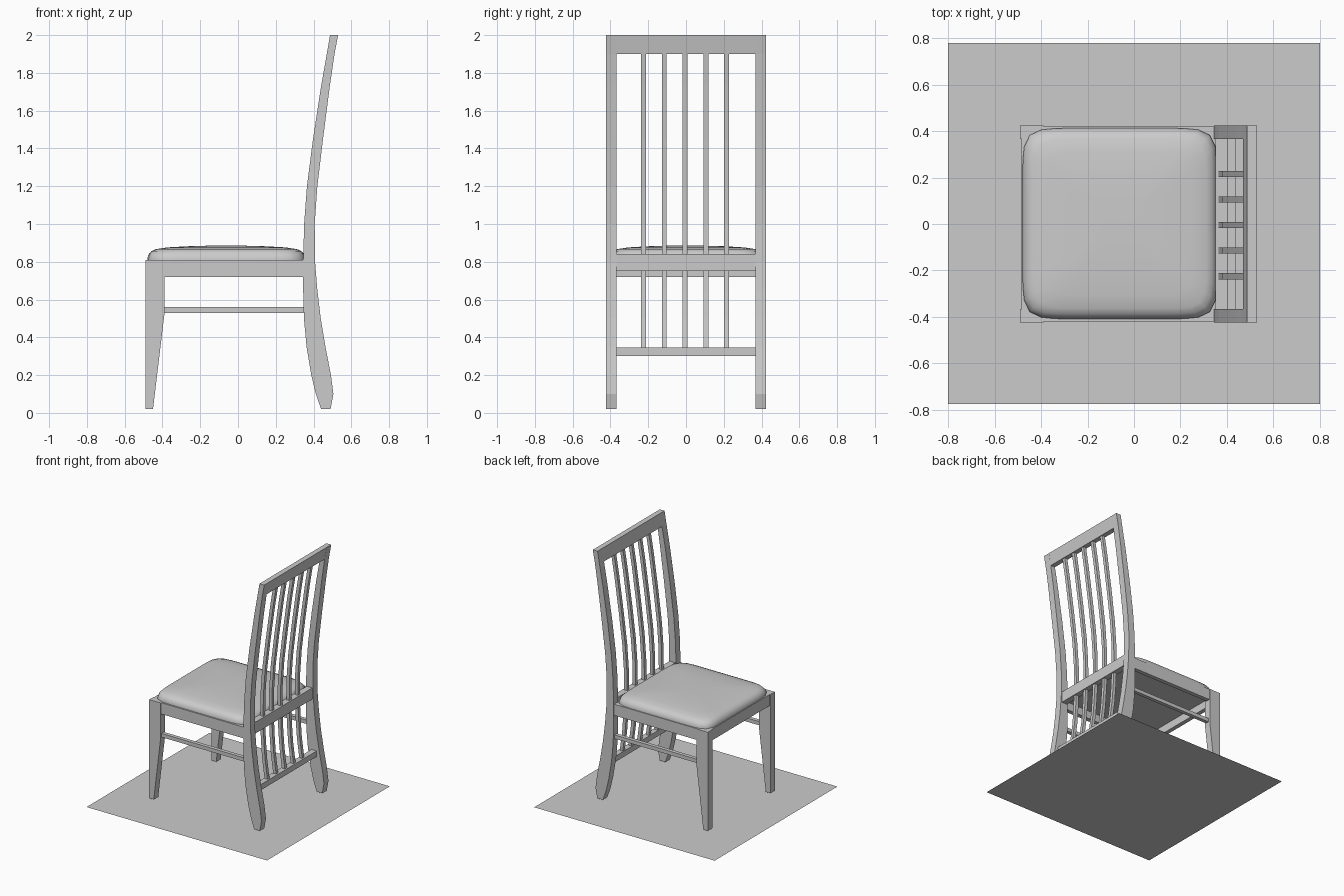
import bpy, math

if "Cube" in bpy.data.objects:
    bpy.data.objects.remove(bpy.data.objects["Cube"])

# Rear post side profile: height, front edge x, rear edge x
POST = [(0.02, 0.44, 0.49), (0.10, 0.412, 0.505), (0.20, 0.388, 0.492), (0.35, 0.363, 0.463),
        (0.50, 0.349, 0.438), (0.65, 0.345, 0.42), (0.80, 0.345, 0.408), (1.0, 0.35, 0.406),
        (1.2, 0.365, 0.42), (1.45, 0.397, 0.45), (1.73, 0.44, 0.486), (1.9, 0.47, 0.511),
        (1.995, 0.487, 0.529)]


def post_mid(z):
    for (z0, a0, b0), (z1, a1, b1) in zip(POST, POST[1:]):
        if z <= z1:
            t = (z - z0) / (z1 - z0)
            return ((a0 + b0) * (1 - t) + (a1 + b1) * t) / 2
    return (POST[-1][1] + POST[-1][2]) / 2


def make(name, verts, faces):
    me = bpy.data.meshes.new(name)
    me.from_pydata(verts, [], faces)
    ob = bpy.data.objects.new(name, me)
    bpy.context.collection.objects.link(ob)
    return ob


def strip(name, rows, y0, y1):
    """Solid from rows of (z, x_front, x_rear), extruded from y0 to y1."""
    v, f = [], []
    for z, a, b in rows:
        v += [(a, y0, z), (b, y0, z), (b, y1, z), (a, y1, z)]
    for i in range(len(rows) - 1):
        for k in range(4):
            n = (k + 1) % 4
            f.append((4*i + k, 4*i + n, 4*i + 4 + n, 4*i + 4 + k))
    e = len(v) - 4
    f += [(3, 2, 1, 0), (e, e + 1, e + 2, e + 3)]
    return make(name, v, f)


def box(name, x0, x1, y0, y1, z0, z1):
    return strip(name, [(z0, x0, x1), (z1, x0, x1)], y0, y1)


# Floor panel
make("floor", [(-0.8, -0.775, 0), (0.8, -0.775, 0), (0.8, 0.78, 0), (-0.8, 0.78, 0)], [(0, 1, 2, 3)])

# Legs, side rails and stretchers on both sides
for side, s in (("right", -1), ("left", 1)):
    def span(a, b):
        return sorted((s * a, s * b))
    strip("rear_post_" + side, POST, *span(0.367, 0.424))
    strip("front_leg_" + side, [(0.02, -0.49, -0.45), (0.52, -0.49, -0.39), (0.81, -0.49, -0.39)],
          *span(0.367, 0.424))
    box("side_rail_" + side, -0.40, 0.36, *span(0.385, 0.419), 0.72, 0.81)
    box("side_stretcher_" + side, -0.40, 0.36, *span(0.38, 0.41), 0.53, 0.56)

# Cross rails
box("front_rail", -0.485, -0.45, -0.37, 0.37, 0.72, 0.81)
box("rear_seat_rail", 0.352, 0.402, -0.37, 0.37, 0.75, 0.84)
box("lower_back_rail", 0.395, 0.44, -0.37, 0.37, 0.30, 0.345)
strip("top_rail", [(1.9, 0.47, 0.511), (2.0, 0.487, 0.529)], -0.424, 0.424)
box("seat_panel", -0.46, 0.352, -0.39, 0.39, 0.785, 0.806)

# Curved back slats
heights = [0.33, 0.5, 0.65, 0.8, 1.0, 1.2, 1.45, 1.73, 1.92]
for i in range(5):
    y = -0.225 + 0.11 * i
    strip(f"back_slat_{i + 1}", [(z, post_mid(z) - 0.013, post_mid(z) + 0.013) for z in heights],
          y - 0.013, y + 0.013)

# Padded cushion: rounded-square rings rising to a shallow crown
N = 64
rings = [(1.0, 0.80), (1.0, 0.818), (0.985, 0.838), (0.95, 0.856), (0.89, 0.867),
         (0.75, 0.876), (0.5, 0.882), (0.25, 0.885)]
verts, faces = [], []
for r, z in rings:
    for k in range(N):
        t = 2 * math.pi * k / N
        c, q = math.cos(t), math.sin(t)
        m = (abs(c) ** 9 + abs(q) ** 9) ** (-1 / 9)
        verts.append((-0.061 + 0.419 * r * m * c, 0.002 + 0.411 * r * m * q, z))
for i in range(len(rings) - 1):
    for k in range(N):
        n = (k + 1) % N
        faces.append((i*N + k, i*N + n, i*N + N + n, i*N + N + k))
faces += [tuple(range(N))[::-1], tuple(range(len(verts) - N, len(verts)))]
cushion = make("seat_cushion", verts, faces)
bpy.context.view_layer.objects.active = cushion
cushion.select_set(True)
bpy.ops.object.shade_smooth_by_angle(angle=math.radians(40))
